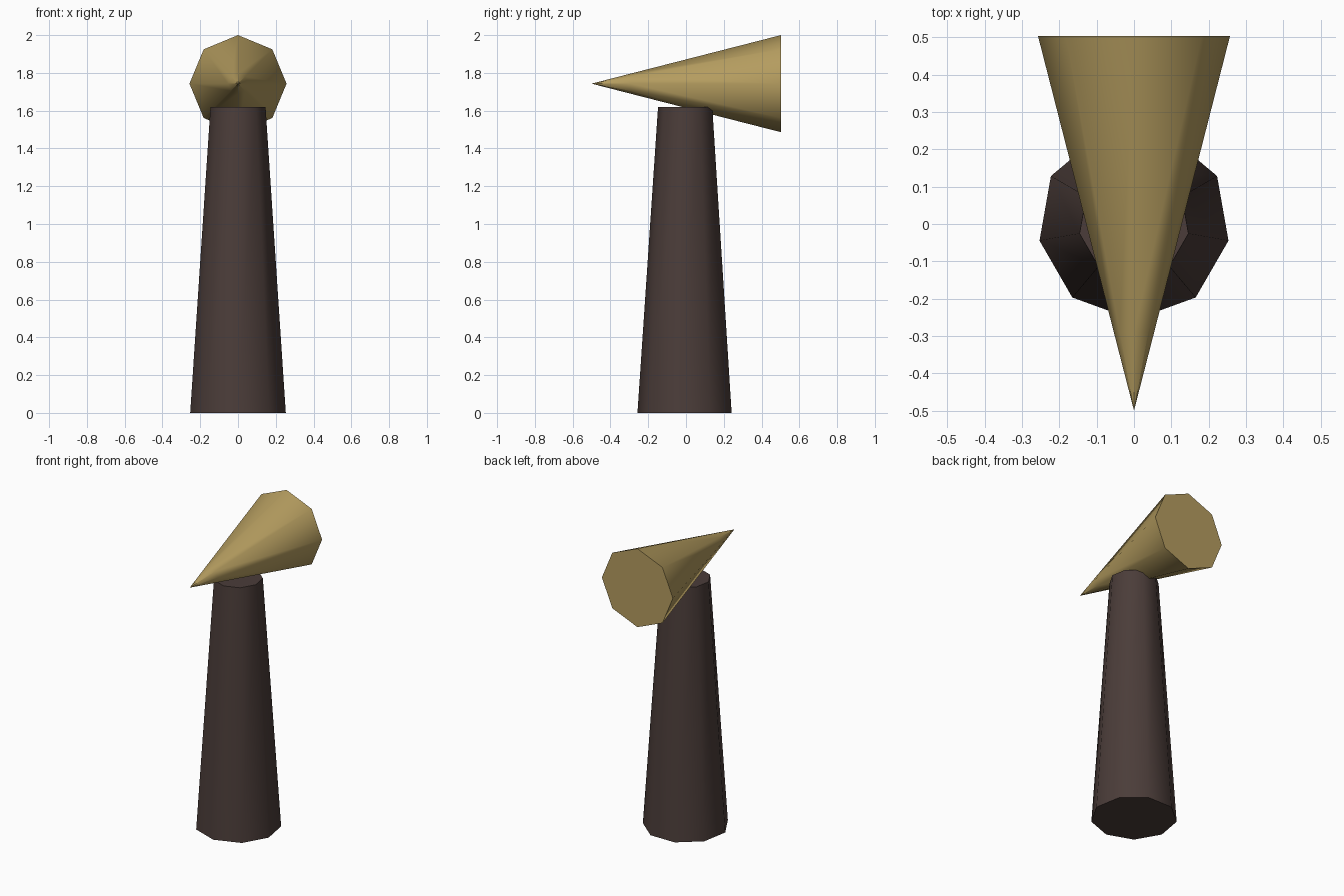
import bpy, bmesh
from math import cos, sin, tau, pi
from mathutils import Matrix

if "Cube" in bpy.data.objects:
    bpy.data.objects.remove(bpy.data.objects["Cube"])


def material(name, rgb):
    mat = bpy.data.materials.new(name)
    mat.diffuse_color = (*rgb, 1)
    mat.use_nodes = True
    mat.node_tree.nodes["Principled BSDF"].inputs["Base Color"].default_value = mat.diffuse_color
    return mat


def tapered(name, sides, rings, start, mat, matrix=Matrix(), sharp_tip=False):
    """Stack of polygon rings (z, radius); a zero radius closes to a point."""
    bm = bmesh.new()
    loops = []
    for z, r in rings:
        n = sides if r > 0 else 1
        loops.append([bm.verts.new((r * cos(start + tau * i / sides),
                                    r * sin(start + tau * i / sides), z))
                      for i in range(n)])
    for a, b in zip(loops, loops[1:]):
        for i in range(sides):
            j = (i + 1) % sides
            quad = [a[i], a[j]] + ([b[j], b[i]] if len(b) > 1 else [b[0]])
            bm.faces.new(quad).smooth = True
    # flat end caps with sharp rims
    caps = [bm.faces.new(l) for l in (loops[0], loops[-1]) if len(l) > 1]
    for cap in caps:
        for e in cap.edges:
            e.smooth = False
    # creased edges running into the point
    if sharp_tip:
        for e in loops[-1][0].link_edges:
            e.smooth = False
    bmesh.ops.recalc_face_normals(bm, faces=bm.faces)
    bm.transform(matrix)
    mesh = bpy.data.meshes.new(name)
    bm.to_mesh(mesh)
    bm.free()
    mesh.materials.append(mat)
    obj = bpy.data.objects.new(name, mesh)
    bpy.context.collection.objects.link(obj)
    return obj


# nine-sided tapering post, one corner facing the front
tapered("post", 9, [(0, 0.257), (1.62, 0.148)], -pi / 2,
        material("dark_brown", (0.07, 0.046, 0.041)))

# eight-sided cone lying on the post, its point towards the front
tapered("cone_head", 8, [(-0.503, 0.257), (0.29, 0.054), (0.5, 0)], 0,
        material("gold", (0.46, 0.335, 0.115)),
        Matrix.Translation((0, 0, 1.743)) @ Matrix.Rotation(pi / 2, 4, 'X'),
        sharp_tip=True)
